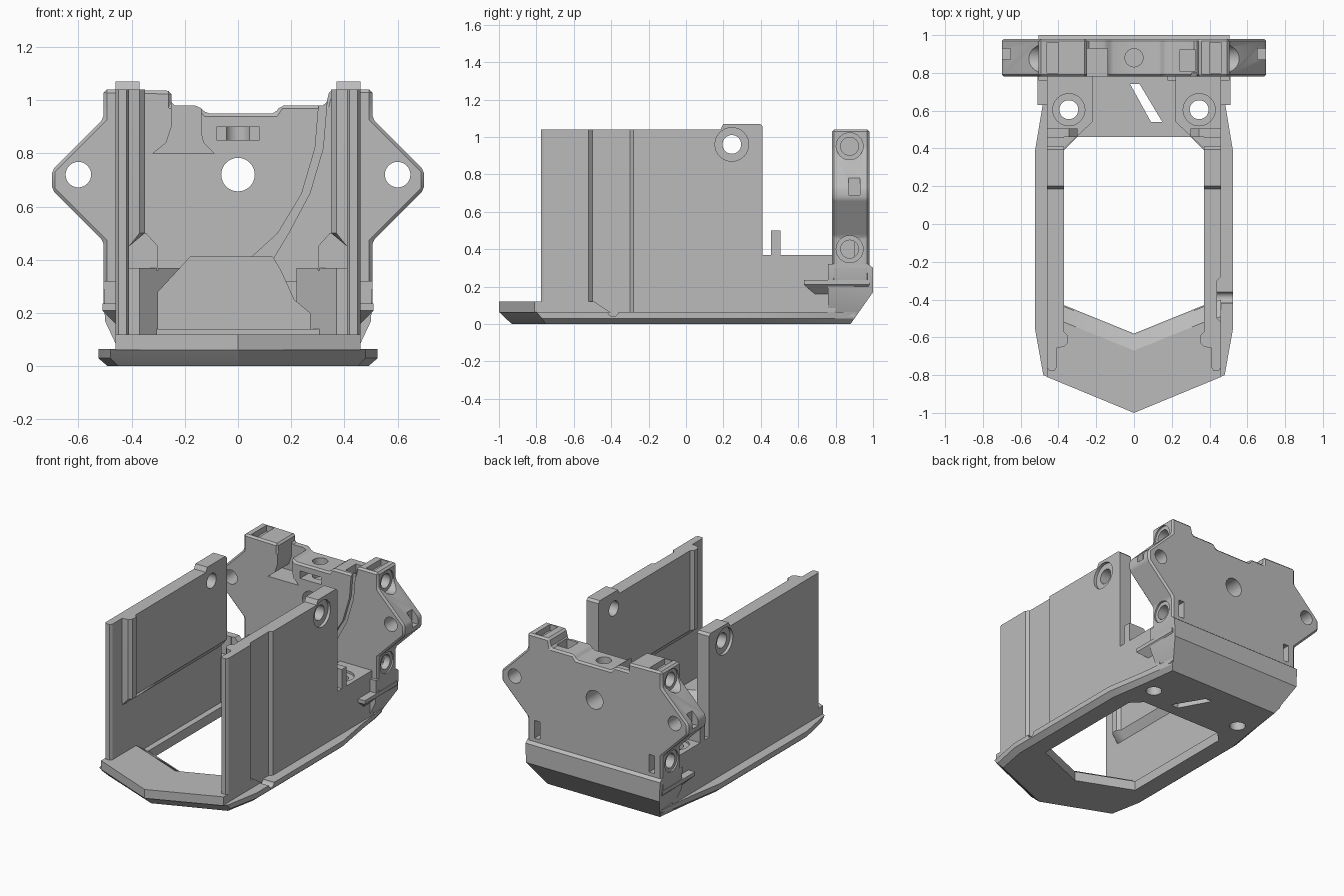
import bpy, bmesh, math
from mathutils import Matrix

cube = bpy.data.objects.get("Cube")
if cube:
    bpy.data.objects.remove(cube)

grey = bpy.data.materials.new("plain grey")
grey.use_nodes = True
colour = (0.5, 0.5, 0.5, 1)
grey.diffuse_color = colour
grey.node_tree.nodes["Principled BSDF"].inputs["Base Color"].default_value = colour


def finish(name, bm):
    bmesh.ops.recalc_face_normals(bm, faces=bm.faces)
    mesh = bpy.data.meshes.new(name)
    bm.to_mesh(mesh)
    bm.free()
    mesh.materials.append(grey)
    ob = bpy.data.objects.new(name, mesh)
    bpy.context.scene.collection.objects.link(ob)
    return ob


def loft(name, loops):
    """Solid skinned through matching loops of 3D points."""
    bm = bmesh.new()
    rings = [[bm.verts.new(p) for p in loop] for loop in loops]
    for a, b in zip(rings, rings[1:]):
        for i in range(len(a)):
            j = (i + 1) % len(a)
            bm.faces.new((a[i], a[j], b[j], b[i]))
    bm.faces.new(rings[0])
    bm.faces.new(rings[-1])
    return finish(name, bm)


def prism(name, pts, lo, hi, axis="z"):
    place = {"x": lambda p, h: (h, p[0], p[1]),
             "y": lambda p, h: (p[0], h, p[1]),
             "z": lambda p, h: (p[0], p[1], h)}[axis]
    return loft(name, [[place(p, h) for p in pts] for h in (lo, hi)])


def box(name, x, y, z):
    return prism(name, [(x[0], y[0]), (x[1], y[0]), (x[1], y[1]), (x[0], y[1])], *z)


def cyl(a, b, r, lo, hi, axis):
    n = 32
    ring = [(a + r * math.cos(math.tau * i / n), b + r * math.sin(math.tau * i / n))
            for i in range(n)]
    return prism("cutter", ring, lo, hi, axis)


def mirrored(half):
    """Completes a right-hand outline, listed front to back, across x = 0."""
    return half + [(-x, y) for x, y in reversed(half) if x > 0]


def flip(pts, s):
    return [(s * x, y) for x, y in pts]


def bake(ob):
    dg = bpy.context.evaluated_depsgraph_get()
    new = bpy.data.meshes.new_from_object(ob.evaluated_get(dg))
    ob.modifiers.clear()
    ob.data = new


def bevel(ob, width):
    m = ob.modifiers.new("bevel", "BEVEL")
    m.width, m.segments, m.limit_method = width, 1, "ANGLE"
    m.angle_limit = math.radians(40)
    bake(ob)


def cut(ob, cutters):
    for c in cutters:
        m = ob.modifiers.new("cut", "BOOLEAN")
        m.operation, m.solver, m.object = "DIFFERENCE", "EXACT", c
        bake(ob)
        bpy.data.objects.remove(c)


def screw_holes():
    return [cyl(s * 0.345, 0.605, 0.05, -0.1, 0.6, "z") for s in (-1, 1)]


def vent():
    return prism("cutter", [(-0.02, 0.74), (0.03, 0.74), (0.15, 0.54), (0.09, 0.54)], -0.1, 0.3)


def duct(front):
    """Duct cavity running back into the rear plate."""
    return prism("cutter", [(-0.3, 0.14), (-0.3, 0.28), (-0.18, 0.41), (0.13, 0.41),
                            (0.16, 0.36), (0.21, 0.25), (0.27, 0.2), (0.27, 0.14)],
                 front, 0.92, "y")


parts = []

# Base tray with chamfered underside and open middle
levels = [(0, [(0, -0.93), (0.45, -0.75), (0.49, -0.54), (0.49, 0.38), (0.45, 0.64), (0.42, 0.88)]),
          (0.03, [(0, -0.965), (0.48, -0.77), (0.525, -0.55), (0.525, 0.38), (0.48, 0.65), (0.44, 0.9)]),
          (0.065, [(0, -1), (0.48, -0.8), (0.525, -0.55), (0.525, 0.38), (0.48, 0.65), (0.45, 0.92)])]
base = loft("base_tray", [[(x, y, z) for x, y in mirrored(h)] for z, h in levels])
opening = mirrored([(0, -0.58), (0.37, -0.43), (0.37, 0.39), (0.3, 0.46)])
cut(base, [prism("cutter", opening, -0.1, 0.2), vent(), cyl(-0.39, 0.07, 0.03, 0.44, 0.6, "x")]
    + screw_holes())
parts.append(base)

# Raised front lip, sloping down into the opening
lip = []
for z, d in ((0.06, 0), (0.12, 0.09)):
    outer = [(0, -1), (0.46, -0.81), (0.46, -0.4 - d), (0.37, -0.43 - d)]
    loop = outer + [(0, -0.58 - d)] + [(-x, y) for x, y in reversed(outer[1:])]
    lip.append([(x, y, z) for x, y in loop])
parts.append(loft("front_lip", lip))

# Rear floor
floor = box("rear_floor", (-0.45, 0.45), (0.46, 0.9), (0.04, 0.14))
cut(floor, [vent()] + screw_holes())
parts.append(floor)

for s, side in ((1, "left"), (-1, "right")):
    # Side wall: thin skin below, thicker panel with a guide rail above
    outer = [(0.46, 0.41), (0.46, -0.76), (0.45, -0.775), (0.42, -0.775), (0.41, -0.76)]
    if s > 0:
        outer[1:1] = [(0.46, -0.28), (0.44, -0.3), (0.44, -0.5), (0.46, -0.52)]
    wall = prism(side + "_wall", flip(outer + [(0.41, 0.41)], s), 0.06, 1.04)
    inner = [(0.44, 0.41), (0.44, -0.66), (0.37, -0.65), (0.35, -0.63),
             (0.35, -0.59), (0.37, -0.57), (0.37, 0.41)]
    taper = [(max(x, 0.41), y) for x, y in inner]
    panel = loft(side + "_wall_panel",
                 [[(s * x, y, z) for x, y in pts]
                  for pts, z in ((taper, 0.45), (inner, 0.5), (inner, 1.04))])
    tab = prism(side + "_wall_tab", [(0.18, 1.03), (0.2, 1.07), (0.395, 1.07), (0.41, 1.055), (0.41, 1.03)],
                s * 0.37, s * 0.46, "x")
    for ob in (wall, panel, tab):
        cut(ob, [cyl(0.245, 0.96, 0.05, -0.6, 0.6, "x"),
                 cyl(0.245, 0.96, 0.09, s * 0.44, s * 0.6, "x")])
        parts.append(ob)

    # Mounting block beside the duct, with its gusset and peg
    plan = [(0.46, 0.4), (0.37, 0.4), (0.22, 0.54), (0.22, 0.8), (0.46, 0.8)]
    block = prism(side + "_mount_block", flip(plan, s), 0.05, 0.37)
    cut(block, [duct(0.3), cyl(s * 0.345, 0.605, 0.085, 0.355, 0.6, "z")] + screw_holes())
    parts.append(block)
    parts.append(prism(side + "_gusset", flip([(0.41, 0.5), (0.345, 0.5), (0.3, 0.45),
                                               (0.3, 0.36), (0.41, 0.36)], s), 0.46, 0.505, "y"))
    parts.append(box(side + "_peg", sorted((s * 0.37, s * 0.46)), (0.455, 0.505), (0.36, 0.5)))

    # Side rib with tilted underside
    rib = [[(s * 0.4, 0.69, 0.16), (s * 0.46, 0.69, 0.16), (s * 0.46, 0.96, 0.16), (s * 0.4, 0.96, 0.16)],
           [(s * 0.4, 0.63, 0.21), (s * 0.51, 0.63, 0.21), (s * 0.51, 0.98, 0.21), (s * 0.4, 0.98, 0.21)],
           [(s * 0.4, 0.63, 0.235), (s * 0.51, 0.63, 0.235), (s * 0.51, 0.98, 0.235), (s * 0.4, 0.98, 0.235)]]
    parts.append(loft(side + "_rib", rib))

# Rear skirt, sloping in to the underside
skirt = loft("rear_skirt", [[(-x, 0.76, z), (x, 0.76, z), (x, y, z), (-x, y, z)]
                            for x, y, z in ((0.42, 0.88, 0), (0.5, 1, 0.17),
                                            (0.505, 1, 0.3), (0.505, 0.975, 0.32))])
cut(skirt, [duct(0.3)])
parts.append(skirt)

# Rear plate with two ears and corner posts
ear = [(0.46, 0.16), (0.505, 0.21), (0.505, 0.47), (0.7, 0.665), (0.7, 0.735), (0.505, 0.93), (0.505, 1.04)]
top = [(0.345, 1.04), (0.33, 0.98), (0.16, 0.98), (0.14, 0.95), (-0.12, 0.95), (-0.15, 0.98),
       (-0.25, 0.98), (-0.25, 1.035)]
plate = prism("rear_plate", ear + top + [(-x, z) for x, z in reversed(ear)], 0.78, 0.98, "y")
bevel(plate, 0.012)
cutters = [duct(0.3), cyl(0, 0.72, 0.063, 0.7, 1.1, "y"), cyl(0, 0.88, 0.048, 0.82, 1.1, "z"),
           box("cutter", (-0.08, 0.08), (0.7, 0.9), (0.85, 0.9)),
           box("cutter", (0.24, 0.325), (0.81, 0.92), (0.7, 1.1)),
           prism("cutter", [(-0.25, 1.1), (-0.25, 0.9), (-0.27, 0.84), (-0.32, 0.8), (-0.09, 0.8),
                            (-0.13, 0.84), (-0.14, 0.88), (-0.14, 1.1)], 0.7, 0.93, "y"),
           prism("cutter", [(0.04, 0.4), (0.15, 0.5), (0.24, 0.65), (0.29, 0.82), (0.305, 1),
                            (0.335, 1), (0.32, 0.82), (0.27, 0.65), (0.19, 0.5), (0.13, 0.4)],
                 0.7, 0.8, "y")]
for s in (-1, 1):
    def span(a, b):
        return sorted((s * a, s * b))
    cutters += [cyl(s * 0.6, 0.72, 0.048, 0.7, 1.1, "y"),
                box("cutter", span(0.4, 0.46), (0.8, 0.96), (1.0, 1.1)),
                box("cutter", span(0.655, 0.8), (0.87, 0.93), (0.69, 0.83)),
                box("cutter", span(0.41, 0.45), (0.9, 1.1), (0.34, 0.46))]
    for z in (0.4, 0.95):
        cutters += [cyl(0.875, z, 0.072, s * 0.495, s * 0.62, "x"),
                    cyl(0.875, z, 0.048, s * 0.42, s * 0.55, "x")]
cut(plate, cutters)
parts.append(plate)

# Crisp edges with smooth round holes
for ob in parts:
    ob.data.shade_smooth()
    ob.data.set_sharp_from_angle(angle=math.radians(30))
